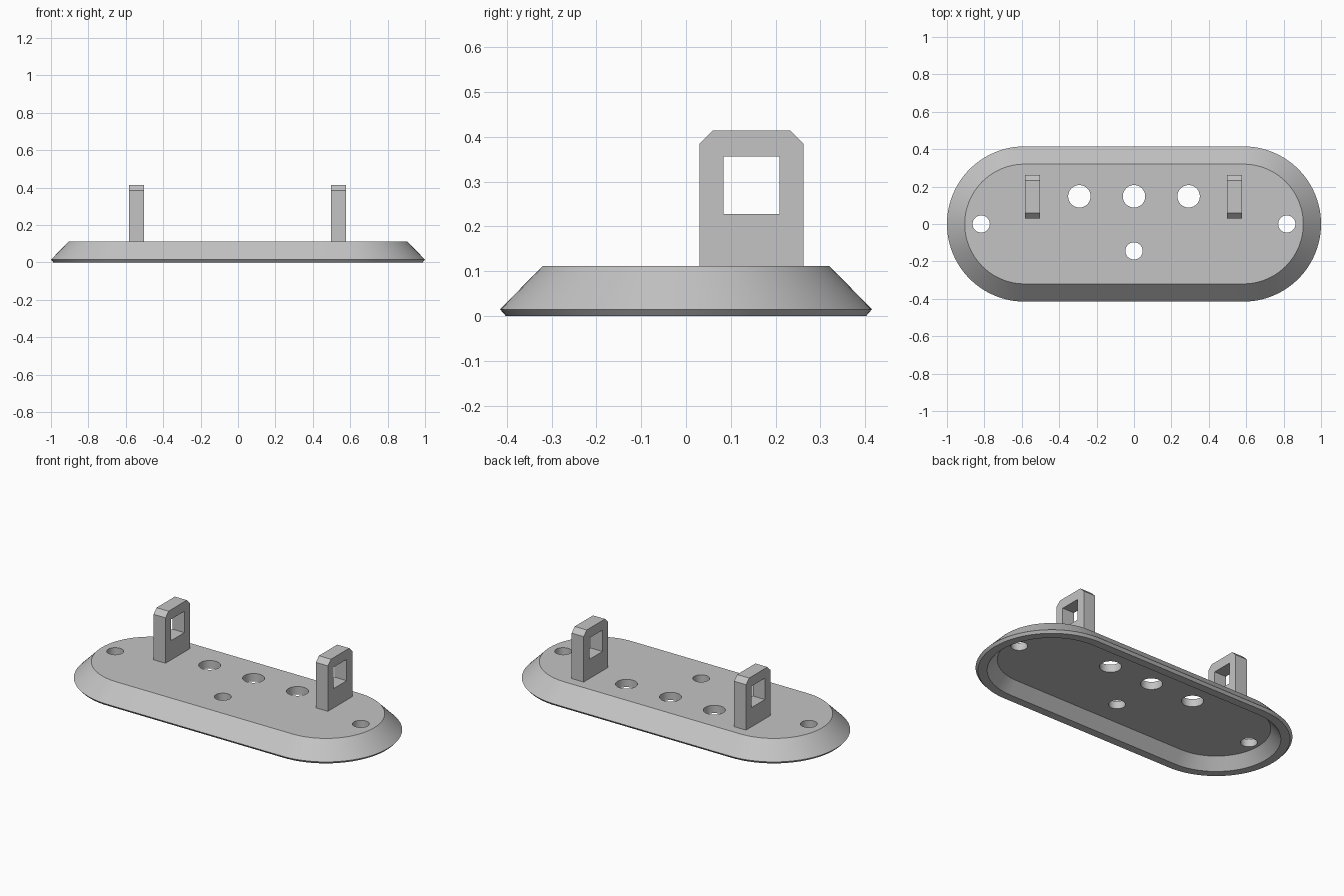
import bpy
import bmesh
from math import sin, cos, pi
from mathutils import Matrix

cube = bpy.data.objects.get("Cube")
if cube:
    bpy.data.objects.remove(cube, do_unlink=True)

grey = bpy.data.materials.new("plain grey")
grey.use_nodes = True
colour = (0.55, 0.55, 0.55, 1)
grey.diffuse_color = colour
grey.node_tree.nodes["Principled BSDF"].inputs["Base Color"].default_value = colour

HALF = 0.585      # centre distance of the rounded ends
ARC = 48          # segments per rounded end


def finish(name, bm):
    bmesh.ops.recalc_face_normals(bm, faces=bm.faces)
    mesh = bpy.data.meshes.new(name)
    bm.to_mesh(mesh)
    bm.free()
    obj = bpy.data.objects.new(name, mesh)
    bpy.context.collection.objects.link(obj)
    mesh.materials.append(grey)
    return obj


def activate(obj):
    bpy.ops.object.select_all(action='DESELECT')
    obj.select_set(True)
    bpy.context.view_layer.objects.active = obj


def cut(obj, cutter):
    cutter.hide_render = True
    activate(obj)
    mod = obj.modifiers.new("cut", 'BOOLEAN')
    mod.operation = 'DIFFERENCE'
    mod.solver = 'EXACT'
    mod.object = cutter
    bpy.ops.object.modifier_apply(modifier=mod.name)
    bpy.data.objects.remove(cutter, do_unlink=True)
    bpy.ops.object.shade_smooth_by_angle(angle=pi / 6)


def stadium(bm, radius, z):
    ring = []
    for side in (1, -1):
        for i in range(ARC + 1):
            a = pi * i / ARC - pi / 2
            ring.append(bm.verts.new((side * (HALF + radius * cos(a)),
                                      side * radius * sin(a), z)))
    return ring


# Hollow base: cross-section from the underside recess, round the rim, to the top
bm = bmesh.new()
section = [(0.297, 0.065), (0.352, 0), (0.402, 0), (0.415, 0.015), (0.32, 0.112)]
rings = [stadium(bm, r, z) for r, z in section]
for low, high in zip(rings, rings[1:]):
    for i in range(len(low)):
        j = (i + 1) % len(low)
        bm.faces.new((low[i], low[j], high[j], high[i]))
bm.faces.new(rings[0])
bm.faces.new(rings[-1])
base = finish("base_plate", bm)

# Large cable holes and small screw holes
bm = bmesh.new()
holes = [(x, 0.148, 0.06) for x in (-0.292, 0, 0.292)]
holes += [(-0.817, 0, 0.046), (0.817, 0, 0.046), (0, -0.144, 0.046)]
for x, y, r in holes:
    bmesh.ops.create_cone(bm, cap_ends=True, segments=48, radius1=r, radius2=r,
                          depth=0.4, matrix=Matrix.Translation((x, y, 0.1)))
cut(base, finish("hole_cutter", bm))


# Upright lugs with chamfered tops and a square window
def lug(name, x):
    bm = bmesh.new()
    outline = [(0.03, 0.1), (0.262, 0.1), (0.262, 0.385), (0.233, 0.414),
               (0.059, 0.414), (0.03, 0.385)]
    face = bm.faces.new([bm.verts.new((x - 0.04, y, z)) for y, z in outline])
    extruded = bmesh.ops.extrude_face_region(bm, geom=[face])["geom"]
    bmesh.ops.translate(bm, vec=(0.08, 0, 0),
                        verts=[v for v in extruded if isinstance(v, bmesh.types.BMVert)])
    obj = finish(name, bm)
    bm = bmesh.new()
    bmesh.ops.create_cube(bm, size=1, matrix=Matrix.Translation((x, 0.146, 0.292))
                          @ Matrix.Diagonal((0.2, 0.125, 0.128, 1)))
    cut(obj, finish("window_cutter", bm))


lug("right_lug", -0.543)
lug("left_lug", 0.537)
